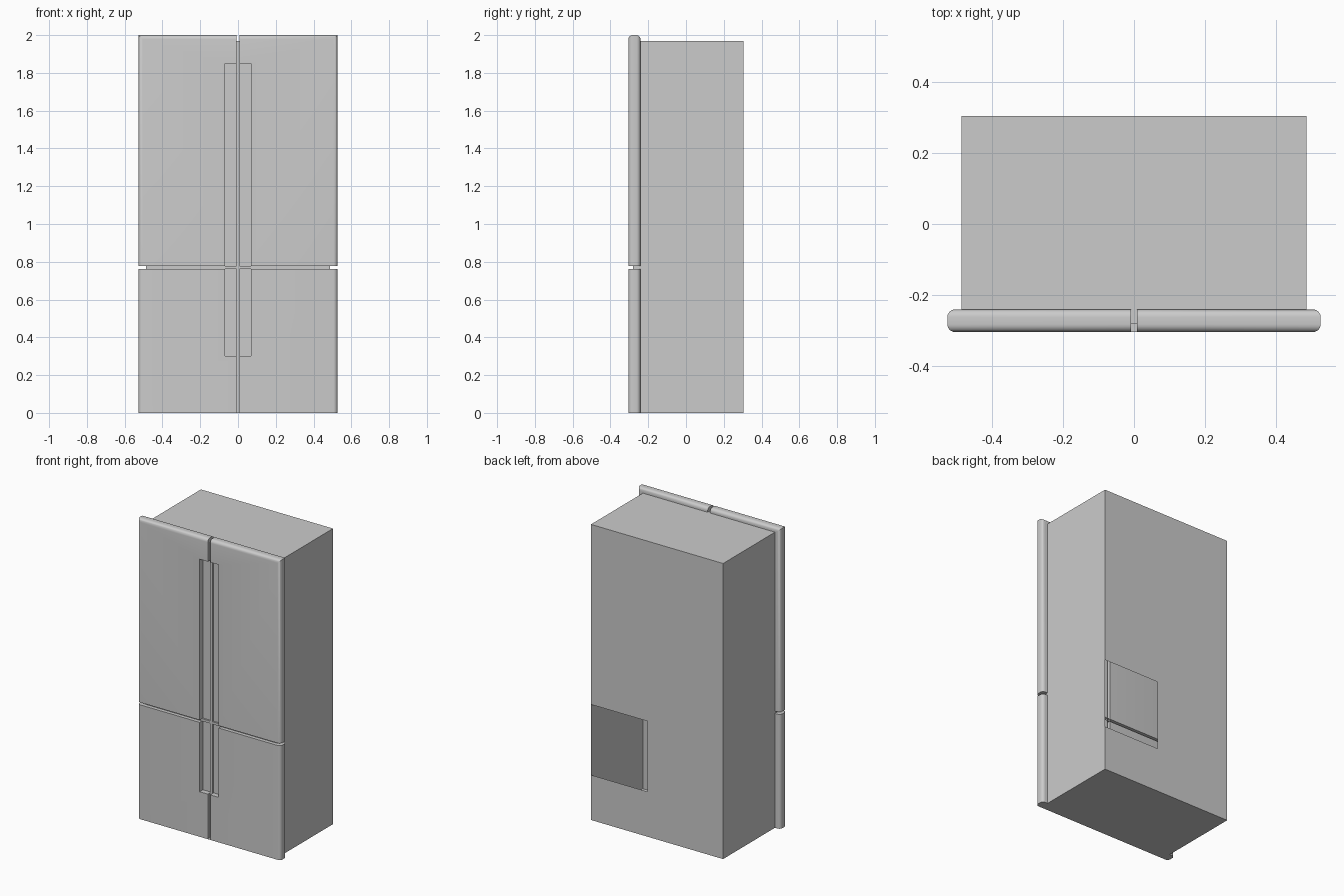
import bpy, bmesh

if "Cube" in bpy.data.objects:
    bpy.data.objects.remove(bpy.data.objects["Cube"])

BX, Y0, YD, YB, BZ = 0.487, -0.305, -0.241, 0.305, 1.97   # body half width, door front/back, body back, body top
GAP = 0.009


def finish(name, bm):
    me = bpy.data.meshes.new(name)
    bm.to_mesh(me)
    bm.free()
    ob = bpy.data.objects.new(name, me)
    bpy.context.collection.objects.link(ob)
    return ob


def box_bm(lo, hi):
    bm = bmesh.new()
    bmesh.ops.create_cube(bm, size=1)
    for v in bm.verts:
        v.co = [lo[i] if v.co[i] < 0 else hi[i] for i in range(3)]
    return bm


def drop_faces(bm, y):
    # open the box on the side lying in the plane y
    gone = [f for f in bm.faces if all(abs(v.co.y - y) < 1e-5 for v in f.verts)]
    bmesh.ops.delete(bm, geom=gone, context='FACES_ONLY')


# hollow cabinet with an open panel in the lower back
bm = box_bm((-BX, YD, 0), (BX, YB, BZ))
drop_faces(bm, YD)
drop_faces(bm, YB)
for x0, x1, z0, z1 in ((-BX, BX, 0, 0.3), (-BX, 0.07, 0.3, 0.77), (-BX, BX, 0.77, BZ)):
    bm.faces.new([bm.verts.new((x, YB, z)) for x, z in ((x1, z0), (x0, z0), (x0, z1), (x1, z1))])
bmesh.ops.remove_doubles(bm, verts=bm.verts[:], dist=1e-5)
finish("cabinet", bm)

# dividers behind the gaps between the doors
for name, x, z0, z1 in (("vertical_divider", GAP, 0, BZ), ("horizontal_divider", BX, 0.762, 0.778)):
    bm = box_bm((-x, -0.281, z0), (x, YD, z1))
    drop_faces(bm, YD)
    finish(name, bm)

# thin base strip joining the lower doors
finish("base_strip", box_bm((-GAP, Y0, 0), (GAP, -0.281, 0.003)))

# four doors, rounded on the outer sides and top, with a shared handle recess
cutter = finish("recess_cutter", box_bm((-0.07, Y0 - 0.1, 0.3), (0.07, Y0 + 0.035, 1.85)))
cutter.hide_render = True
for level, z0, z1 in (("lower", 0, 0.762), ("upper", 0.778, 2.0)):
    for side, s in (("left", -1), ("right", 1)):
        xs = sorted((s * GAP, s * 0.527))
        bm = box_bm((xs[0], Y0, z0), (xs[1], YD, z1))
        edges = []
        for e in bm.edges:
            a, b = (v.co for v in e.verts)
            if abs(a.y - b.y) > 1e-4:
                continue
            outer = abs(a.x) > 0.5 and abs(b.x) > 0.5
            top = a.z > 1.99 and b.z > 1.99
            if outer or top:
                edges.append(e)
        bmesh.ops.bevel(bm, geom=edges, offset=0.022, segments=6, profile=0.5, affect='EDGES')
        door = finish(f"{level}_{side}_door", bm)
        mod = door.modifiers.new("handle_recess", 'BOOLEAN')
        mod.operation, mod.solver, mod.object = 'DIFFERENCE', 'EXACT', cutter
        bpy.ops.object.select_all(action='DESELECT')
        door.select_set(True)
        bpy.context.view_layer.objects.active = door
        bpy.ops.object.modifier_apply(modifier=mod.name)
        bpy.ops.object.shade_smooth_by_angle(angle=0.6)
bpy.data.objects.remove(cutter)
